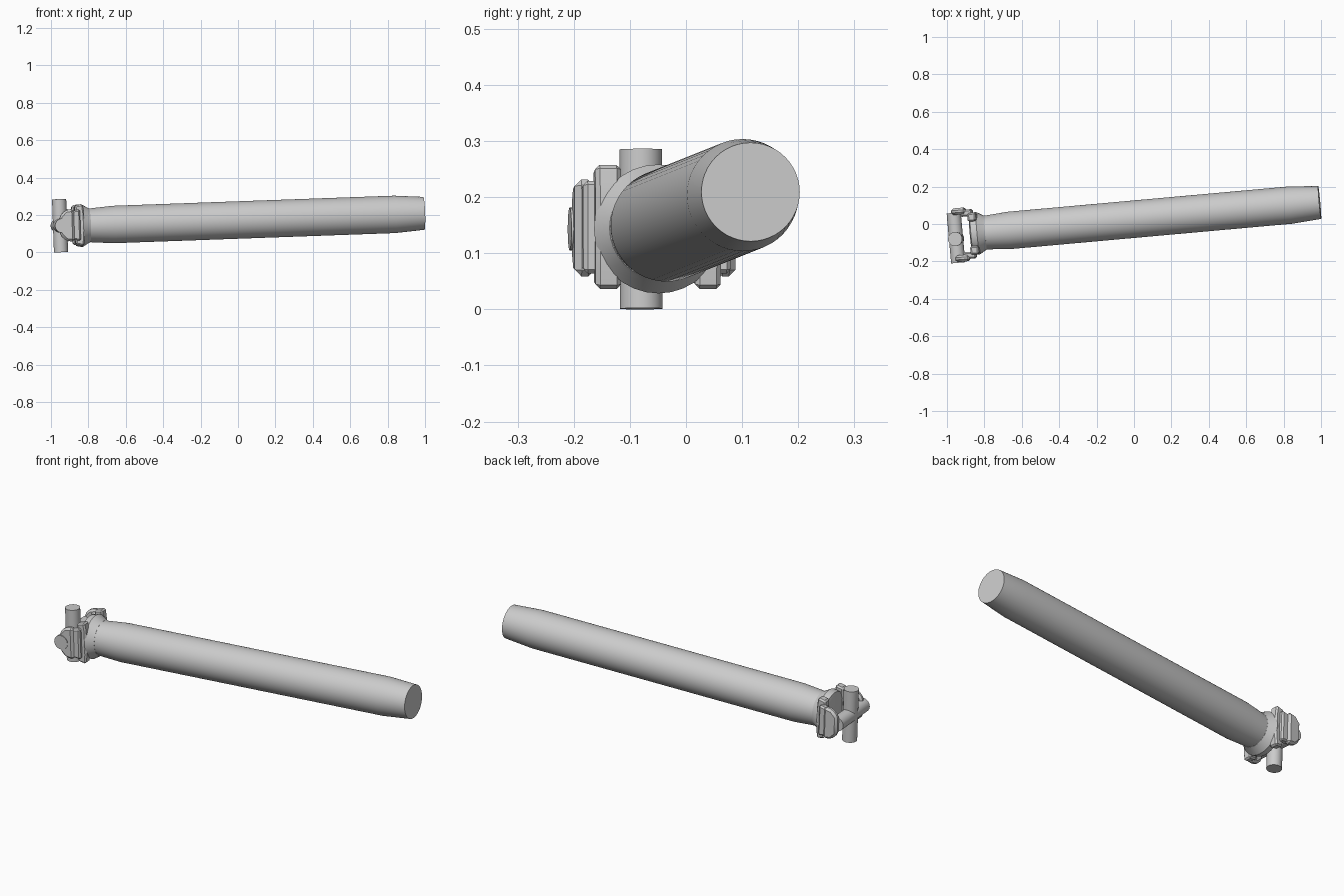
import bpy, bmesh, math
from mathutils import Matrix, Vector

if "Cube" in bpy.data.objects:
    bpy.data.objects.remove(bpy.data.objects["Cube"])

mat = bpy.data.materials.new("plain grey")
mat.diffuse_color = (0.6, 0.6, 0.6, 1)
mat.use_nodes = True
mat.node_tree.nodes["Principled BSDF"].inputs["Base Color"].default_value = mat.diffuse_color

# Shaft frame: local x runs along the tilted shaft, local y stays level
u = Vector((1, 0.09, 0.036)).normalized()
v = Vector((0, 0, 1)).cross(u).normalized()
w = u.cross(v)
FRAME = Matrix((u, v, w)).transposed().to_4x4()
FRAME.translation = (-0.953, -0.06, 0.139)


def finish(name, bm, bevel=0.0):
    bmesh.ops.recalc_face_normals(bm, faces=bm.faces)
    if bevel:
        bmesh.ops.bevel(bm, geom=bm.edges[:], offset=bevel, segments=1,
                        affect='EDGES', clamp_overlap=True)
    me = bpy.data.meshes.new(name)
    bm.to_mesh(me)
    bm.free()
    me.materials.append(mat)
    ob = bpy.data.objects.new(name, me)
    bpy.context.collection.objects.link(ob)
    ob.matrix_world = FRAME
    bpy.ops.object.select_all(action='DESELECT')
    ob.select_set(True)
    bpy.context.view_layer.objects.active = ob
    bpy.ops.object.shade_smooth_by_angle(angle=math.radians(25))
    return ob


def lathe(name, profile, n, turn=Matrix.Identity(4)):
    """Closed solid of (x, radius) rings around local x, then turned."""
    bm = bmesh.new()
    rings = [[bm.verts.new((x, r * math.cos(2 * math.pi * i / n), r * math.sin(2 * math.pi * i / n)))
              for i in range(n)] for x, r in profile]
    for a, b in zip(rings, rings[1:]):
        for i in range(n):
            j = (i + 1) % n
            bm.faces.new((a[i], a[j], b[j], b[i]))
    bm.faces.new(rings[0])
    bm.faces.new(rings[-1])
    bm.transform(turn)
    return finish(name, bm)


def plate(name, outline, y0, y1, side, bevel):
    """Side plate: outline in (x, z), thickness from y0 to y1, mirrored by side."""
    bm = bmesh.new()
    a = [bm.verts.new((x, side * y0, z)) for x, z in outline]
    b = [bm.verts.new((x, side * y1, z)) for x, z in outline]
    bm.faces.new(a)
    bm.faces.new(b)
    n = len(a)
    for i in range(n):
        bm.faces.new((a[i], a[(i + 1) % n], b[(i + 1) % n], b[i]))
    return finish(name, bm, bevel)


# Long tube with tapered ends
lathe("shaft_tube", [(0.13, 0.09), (0.16, 0.09), (0.285, 0.1), (1.80, 0.1), (1.955, 0.088)], 48)

# Yoke base: flared collar behind the joint
lathe("yoke_collar", [(0.078, 0.085), (0.085, 0.108), (0.118, 0.115), (0.15, 0.096), (0.16, 0.091)], 32)

# Cross pins
lathe("upright_pin", [(-0.142, 0.038), (0.142, 0.038)], 32,
      Matrix.Translation((0, -0.02, 0.004)) @ Matrix.Rotation(math.radians(-90), 4, 'Y'))
lathe("level_pin", [(-0.134, 0.038), (0.134, 0.038)], 32,
      Matrix.Translation((0, -0.014, 0.004)) @ Matrix.Rotation(math.radians(90), 4, 'Z'))

# Yoke arms, mirrored to each side
for side, tag in ((1, "back"), (-1, "front")):
    # tall wing with an upper and a lower lug
    plate(f"yoke_wing_{tag}", [(0.074, -0.10), (0.118, -0.108), (0.124, -0.06), (0.124, 0.068),
                               (0.118, 0.116), (0.074, 0.108)], 0.066, 0.112, side, 0.008)
    # arm joining the wing to the ear
    plate(f"yoke_arm_{tag}", [(0.035, -0.07), (0.10, -0.08), (0.10, 0.088), (0.035, 0.078)],
          0.095, 0.132, side, 0.008)
    # ear that cups the pin end
    plate(f"yoke_ear_{tag}", [(-0.012, -0.045), (0.02, -0.078), (0.066, -0.084), (0.066, 0.092),
                              (0.02, 0.086), (-0.012, 0.053)], 0.108, 0.144, side, 0.012)
